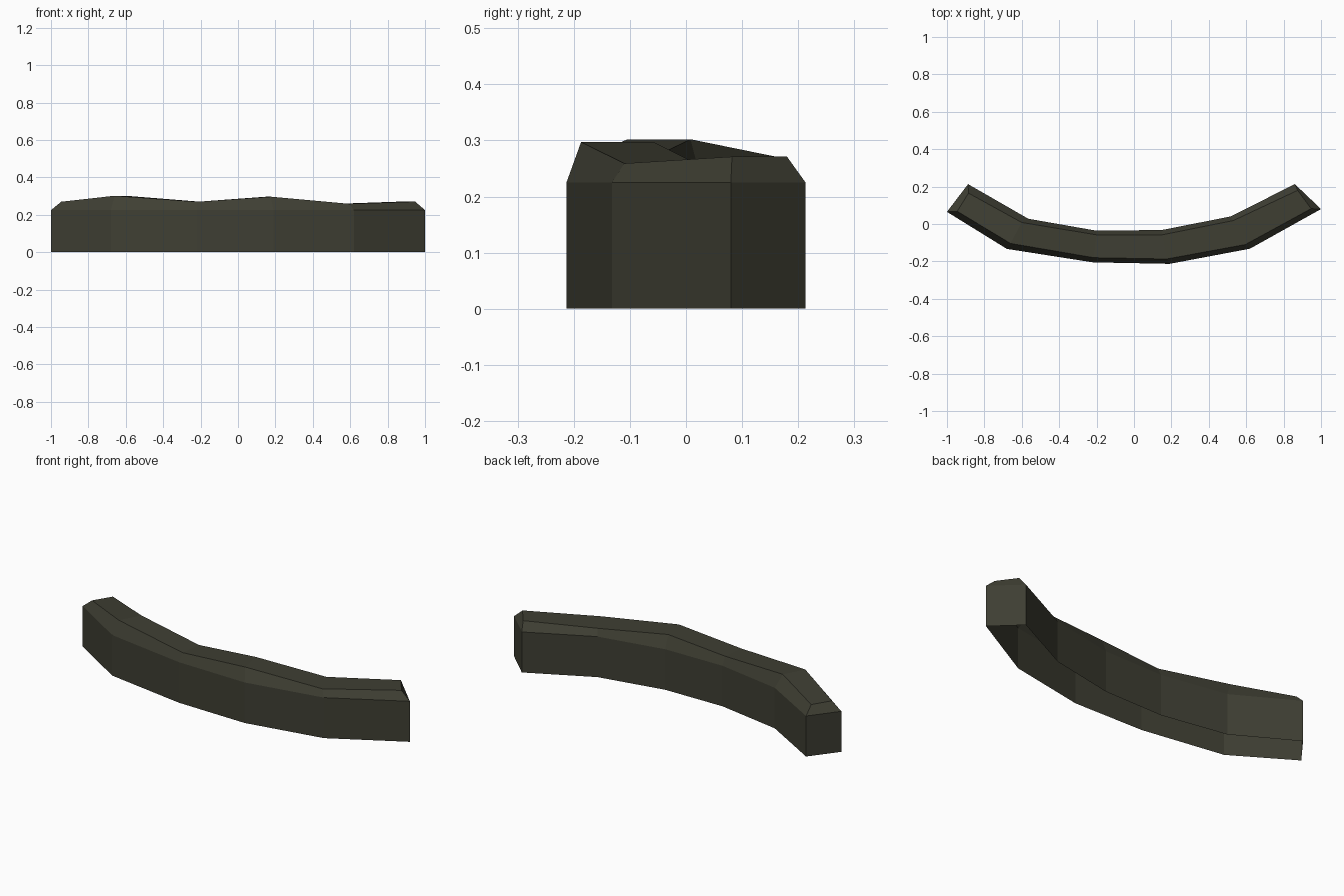
import bpy, bmesh

if "Cube" in bpy.data.objects:
    bpy.data.objects.remove(bpy.data.objects["Cube"])

# Stations along the curved wall:
# (front rim xy, back rim xy, front top xy, back top xy, top height)
RIM = 0.225
stations = [
    ((-1.0, 0.065), (-0.887, 0.213), (-0.945, 0.068), (-0.885, 0.165), 0.27),
    ((-0.68, -0.133), (-0.565, 0.028), (-0.66, -0.104), (-0.60, 0.008), 0.302),
    ((-0.22, -0.205), (-0.20, -0.036), (-0.215, -0.18), (-0.20, -0.058), 0.27),
    ((0.19, -0.213), (0.15, -0.032), (0.175, -0.187), (0.15, -0.058), 0.297),
    ((0.62, -0.132), (0.515, 0.04), (0.595, -0.11), (0.53, 0.018), 0.259),
    ((1.0, 0.08), (0.86, 0.213), (0.947, 0.082), (0.875, 0.18), 0.271),
]

bm = bmesh.new()

# Cross-section profiles, open underneath: straight sides with a bevelled cap
rings = []
for front, back, ftop, btop, h in stations:
    pts = [(*front, 0), (*front, RIM), (*ftop, h), (*btop, h), (*back, RIM), (*back, 0)]
    rings.append([bm.verts.new(p) for p in pts])

# Skin between neighbouring profiles (the hollow underside stays open)
for a, b in zip(rings, rings[1:]):
    for i in range(5):
        bm.faces.new((a[i], a[i + 1], b[i + 1], b[i]))

# End caps: upright wall plus sloped bevel
for r, step in ((rings[0], -1), (rings[-1], 1)):
    bm.faces.new((r[0], r[1], r[4], r[5])[::step])
    bm.faces.new((r[1], r[2], r[3], r[4])[::step])

bmesh.ops.recalc_face_normals(bm, faces=bm.faces[:])
# Make sure the shell faces outward: the cap must point up
bm.normal_update()
if sum(f.normal.z for f in bm.faces) < 0:
    bmesh.ops.reverse_faces(bm, faces=bm.faces[:])
mesh = bpy.data.meshes.new("curved_wall")
bm.to_mesh(mesh)
bm.free()

# Dark olive stone
stone = bpy.data.materials.new("dark olive stone")
stone.diffuse_color = (0.049, 0.049, 0.033, 1)
stone.use_nodes = True
stone.node_tree.nodes["Principled BSDF"].inputs["Base Color"].default_value = stone.diffuse_color
mesh.materials.append(stone)

wall = bpy.data.objects.new("curved_wall", mesh)
bpy.context.collection.objects.link(wall)
